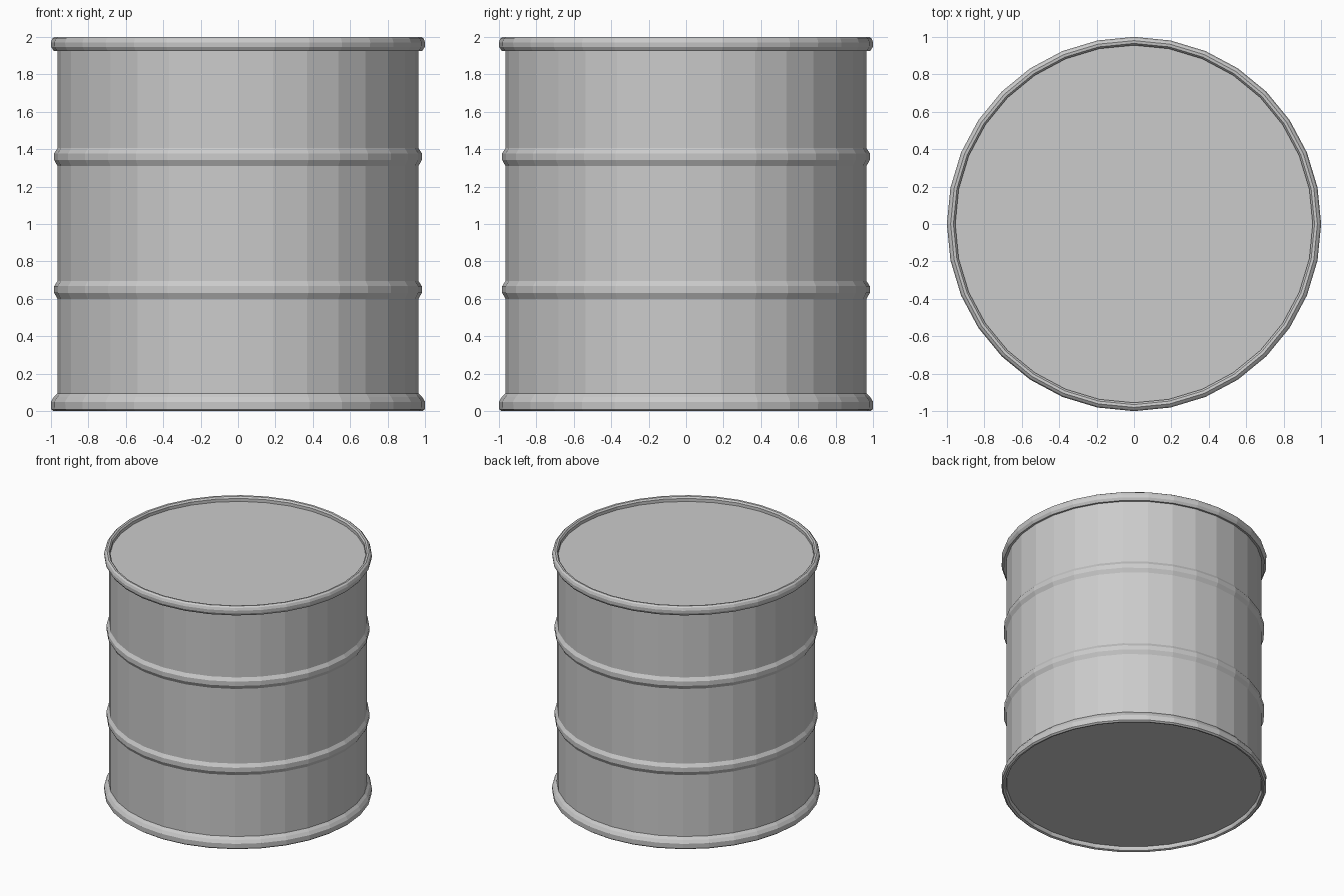
import bpy
import bmesh
import math

if "Cube" in bpy.data.objects:
    bpy.data.objects.remove(bpy.data.objects["Cube"], do_unlink=True)

SIDES = 32
GREY = (0.6, 0.6, 0.6, 1.0)

steel = bpy.data.materials.new("grey_steel")
steel.use_nodes = True
steel.diffuse_color = GREY
steel.node_tree.nodes["Principled BSDF"].inputs["Base Color"].default_value = GREY


def lathe(name, profile, closed=False):
    """Revolve (radius, z) points round z; open profiles get flat end caps."""
    bm = bmesh.new()
    rings = []
    for r, z in profile:
        rings.append([bm.verts.new((r * math.cos(a), r * math.sin(a), z))
                      for a in (2 * math.pi * i / SIDES for i in range(SIDES))])
    pairs = list(zip(rings, rings[1:]))
    if closed:
        pairs.append((rings[-1], rings[0]))
    else:
        bm.faces.new(rings[0])
        bm.faces.new(rings[-1])
    for low, high in pairs:
        for i in range(SIDES):
            j = (i + 1) % SIDES
            bm.faces.new((low[i], low[j], high[j], high[i]))
    bmesh.ops.recalc_face_normals(bm, faces=bm.faces)
    mesh = bpy.data.meshes.new(name)
    bm.to_mesh(mesh)
    bm.free()
    mesh.materials.append(steel)
    obj = bpy.data.objects.new(name, mesh)
    bpy.context.collection.objects.link(obj)
    return obj


# Drum wall with two rolled ribs; its end caps are the recessed lid and base
R_BODY, R_RIB = 0.965, 0.982
wall = [(R_BODY, 0.035)]
for z in (0.65, 1.36):
    wall += [(R_BODY, z - 0.05), (R_RIB, z - 0.018), (R_RIB, z + 0.018), (R_BODY, z + 0.045)]
wall.append((R_BODY, 1.96))
lathe("drum_body", wall)

# Rolled lip standing above the lid
lathe("top_rim", [(0.955, 1.93), (0.985, 1.925), (0.998, 1.945), (1.0, 1.97),
                  (0.993, 1.99), (0.98, 2.0), (0.965, 1.998), (0.955, 1.985)], closed=True)

# Flared foot around the base
lathe("bottom_rim", [(0.968, 0.005), (0.985, 0.0), (0.998, 0.01), (1.0, 0.05),
                     (0.985, 0.075), (0.966, 0.095), (0.955, 0.08), (0.962, 0.02)], closed=True)
